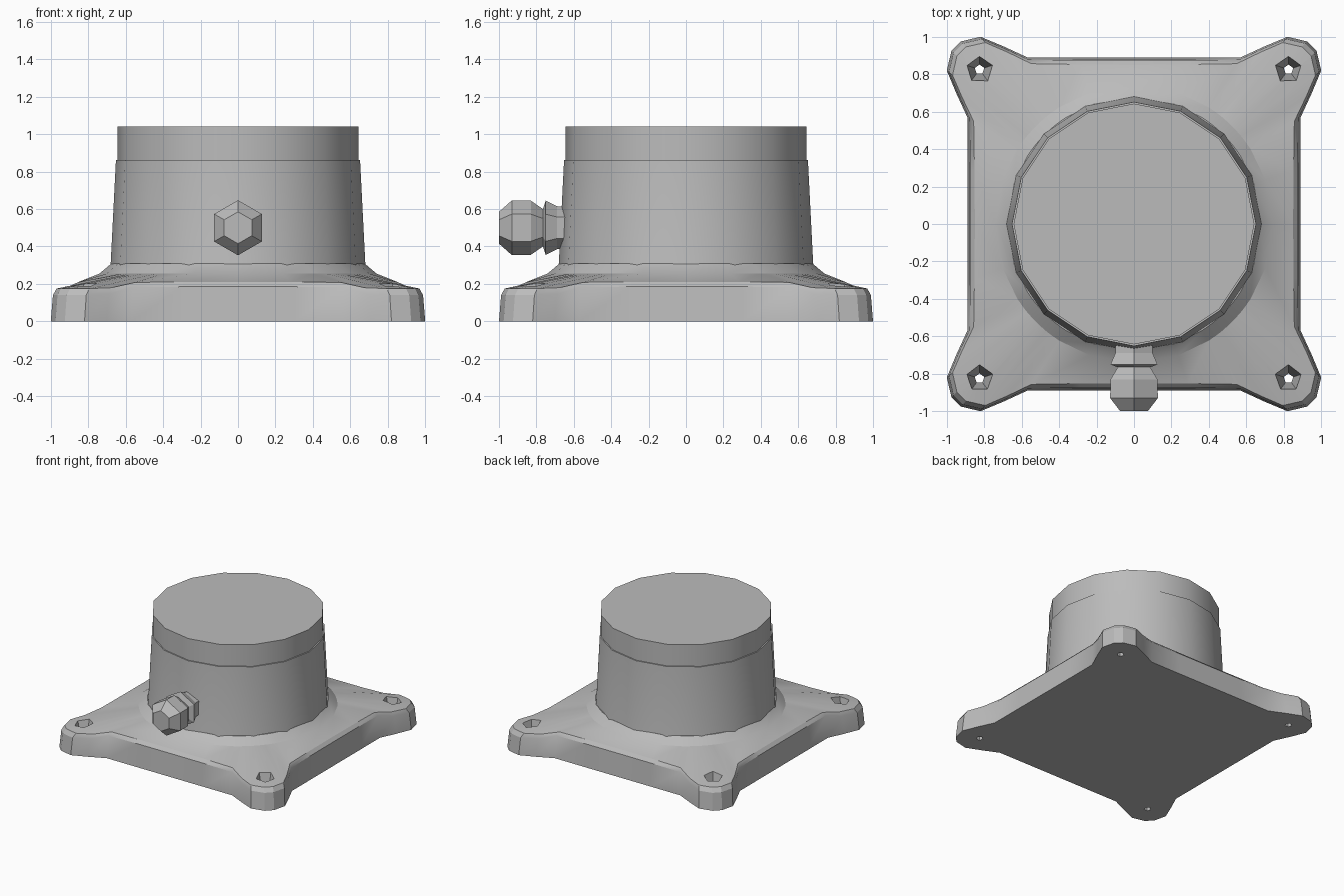
import bpy, bmesh, math
from mathutils import Vector, Matrix

cube = bpy.data.objects.get("Cube")
if cube:
    bpy.data.objects.remove(cube)

grey = bpy.data.materials.new("cast_grey")
grey.use_nodes = True
colour = (0.5, 0.5, 0.5, 1)
grey.diffuse_color = colour
grey.node_tree.nodes["Principled BSDF"].inputs["Base Color"].default_value = colour


def loft(name, rings, smooth=None):
    """Skin a stack of equal-length rings and cap both ends."""
    bm = bmesh.new()
    loops = [[bm.verts.new(p) for p in ring] for ring in rings]
    for a, b in zip(loops, loops[1:]):
        for i in range(len(a)):
            j = (i + 1) % len(a)
            bm.faces.new((a[i], a[j], b[j], b[i]))
    bm.faces.new(loops[0][::-1])
    bm.faces.new(loops[-1])
    bmesh.ops.recalc_face_normals(bm, faces=bm.faces)
    mesh = bpy.data.meshes.new(name)
    bm.to_mesh(mesh)
    bm.free()
    mesh.materials.append(grey)
    obj = bpy.data.objects.new(name, mesh)
    bpy.context.collection.objects.link(obj)
    if smooth:
        activate(obj)
        bpy.ops.object.shade_smooth_by_angle(angle=math.radians(smooth))
    return obj


def activate(obj):
    bpy.ops.object.select_all(action="DESELECT")
    obj.select_set(True)
    bpy.context.view_layer.objects.active = obj


def circle(radius, z, sides, centre=(0, 0)):
    return [Vector((centre[0] + radius * math.sin(math.tau * i / sides),
                    centre[1] + radius * math.cos(math.tau * i / sides), z))
            for i in range(sides)]


# Plate outline: one half-side with its corner lobe, mirrored and turned
half = [(0.89, 0), (0.89, 0.3), (0.89, 0.57), (0.95, 0.70), (1.0, 0.82), (0.975, 0.925)]
quarter = half + [(y, x) for x, y in half[:0:-1]]
outline = [Matrix.Rotation(k * math.pi / 2, 3, "Z") @ Vector((x, y, 0))
           for k in range(4) for x, y in quarter]


def plate_ring(inset, z_side, z_lobe):
    """Outline shrunk inward, with its own height on sides and lobes."""
    ring = []
    for p in outline:
        lobe = min(1, max(0, (p.length - 1.05) / 0.15))
        q = p * (1 - inset / p.length)
        q.z = z_side + (z_lobe - z_side) * lobe
        ring.append(q)
    return ring


def collar_ring(radius, z):
    return [p.normalized() * radius + Vector((0, 0, z)) for p in outline]


plate = loft("base_plate", [
    plate_ring(0, 0, 0), plate_ring(0.015, 0.185, 0.14), plate_ring(0.04, 0.21, 0.175),
    collar_ring(0.74, 0.255), collar_ring(0.675, 0.31)], 25)

# Tapered five-sided bolt holes
for sx in (-1, 1):
    for sy in (-1, 1):
        at = (0.825 * sx, 0.825 * sy)
        cutter = loft("hole_cutter", [circle(0.022, -0.02, 5, at), circle(0.085, 0.25, 5, at)])
        cutter.hide_render = True
        activate(plate)
        mod = plate.modifiers.new("hole", "BOOLEAN")
        mod.operation = "DIFFERENCE"
        mod.solver = "EXACT"
        mod.object = cutter
        bpy.ops.object.modifier_apply(modifier=mod.name)
        bpy.data.objects.remove(cutter)

# Tapered body and the straight cap on top
loft("body", [circle(0.69, 0.25, 16), circle(0.68, 0.31, 16), circle(0.652, 0.862, 16)], 30)
loft("top_cap", [circle(0.643, 0.855, 16), circle(0.643, 1.04, 16)], 30)

# Six-sided knob on a short stem, turned to point forward
turn = Matrix.Translation((0, 0, 0.5)) @ Matrix.Rotation(math.pi / 2, 4, "X")
profile = [(0.11, 0.60), (0.115, 0.69), (0.145, 0.75), (0.10, 0.765),
           (0.145, 0.83), (0.147, 0.93), (0.085, 1.0)]
loft("side_knob", [[turn @ p for p in circle(r, d, 6)] for r, d in profile])
